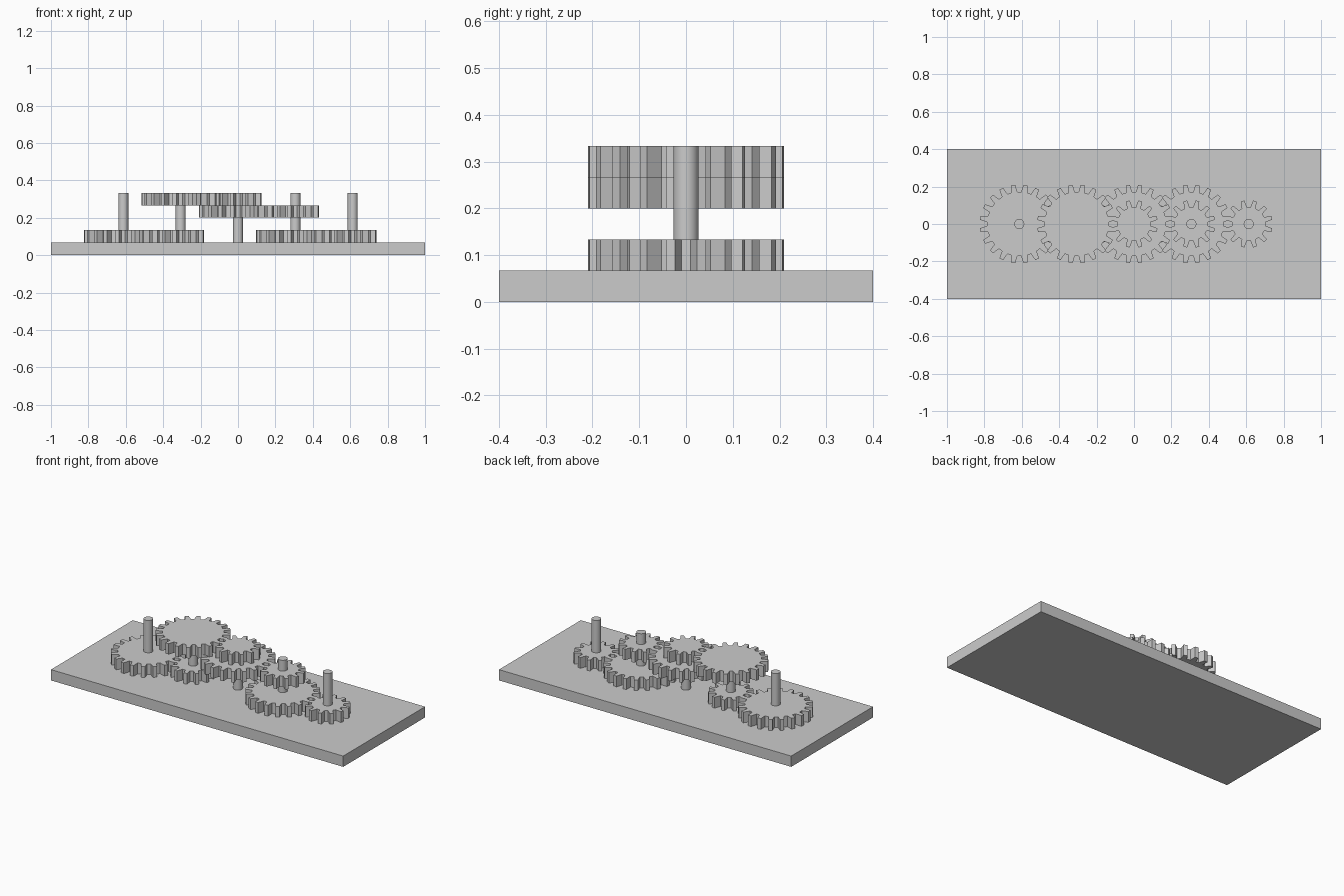
import bpy, bmesh
from math import cos, sin, tau, radians

if "Cube" in bpy.data.objects:
    bpy.data.objects.remove(bpy.data.objects["Cube"])

grey = bpy.data.materials.new("light_grey")
grey.use_nodes = True
grey.diffuse_color = (0.6, 0.6, 0.6, 1)
grey.node_tree.nodes["Principled BSDF"].inputs["Base Color"].default_value = (0.6, 0.6, 0.6, 1)

STEP = 1 / 15         # plate and gear thickness
SPACING = 4.6 * STEP  # distance between shafts
TOP = 5 * STEP


def prism(name, outline, x, z0, z1):
    """Extrude a flat outline from z0 to z1."""
    bm = bmesh.new()
    face = bm.faces.new([bm.verts.new((px, py, z0)) for px, py in outline])
    up = bmesh.ops.extrude_face_region(bm, geom=[face], use_keep_orig=True)["geom"]
    verts = [v for v in up if isinstance(v, bmesh.types.BMVert)]
    bmesh.ops.translate(bm, verts=verts, vec=(0, 0, z1 - z0))
    bmesh.ops.recalc_face_normals(bm, faces=bm.faces)
    mesh = bpy.data.meshes.new(name)
    bm.to_mesh(mesh)
    bm.free()
    mesh.materials.append(grey)
    obj = bpy.data.objects.new(name, mesh)
    obj.location.x = x
    bpy.context.collection.objects.link(obj)
    return obj


def gear(name, teeth, root, tip, base_half, tip_half, slot, level):
    """Trapezoid-toothed gear on a shaft, with a gap facing +x."""
    outline = []
    for i in range(teeth):
        mid = tau * (i + 0.5) / teeth
        for r, off in ((root, -base_half), (tip, -tip_half), (tip, tip_half), (root, base_half)):
            a = mid + radians(off)
            outline.append((r * cos(a), r * sin(a)))
    prism(name, outline, slot * SPACING, level * STEP, (level + 1) * STEP)


def large_gear(name, slot, level):
    gear(name, 20, 0.172, 0.211, 5.5, 3, slot, level)


def small_gear(name, slot, level):
    gear(name, 12, 0.09, 0.128, 9, 4.5, slot, level)


# Base plate
prism("base_plate", [(-1, -0.4), (1, -0.4), (1, 0.4), (-1, 0.4)], 0, 0, STEP)

# Shafts; those under a top gear stop inside it
for slot in range(-2, 3):
    top = TOP - 0.01 if slot in (-1, 0) else TOP
    bpy.ops.mesh.primitive_cylinder_add(vertices=32, radius=0.0267, depth=top - 0.05,
                                        location=(slot * SPACING, 0, (top + 0.05) / 2))
    shaft = bpy.context.object
    shaft.name = f"shaft_{slot + 3}"
    shaft.data.materials.append(grey)
    bpy.ops.object.shade_smooth_by_angle()

# Gears, meshing level by level
large_gear("lower_large_gear_right", -2, 1)
small_gear("lower_small_gear_right", -1, 1)
large_gear("lower_large_gear_left", 1, 1)
small_gear("lower_small_gear_left", 2, 1)
large_gear("middle_large_gear", 0, 3)
small_gear("middle_small_gear", 1, 3)
large_gear("upper_large_gear", -1, 4)
small_gear("upper_small_gear", 0, 4)
